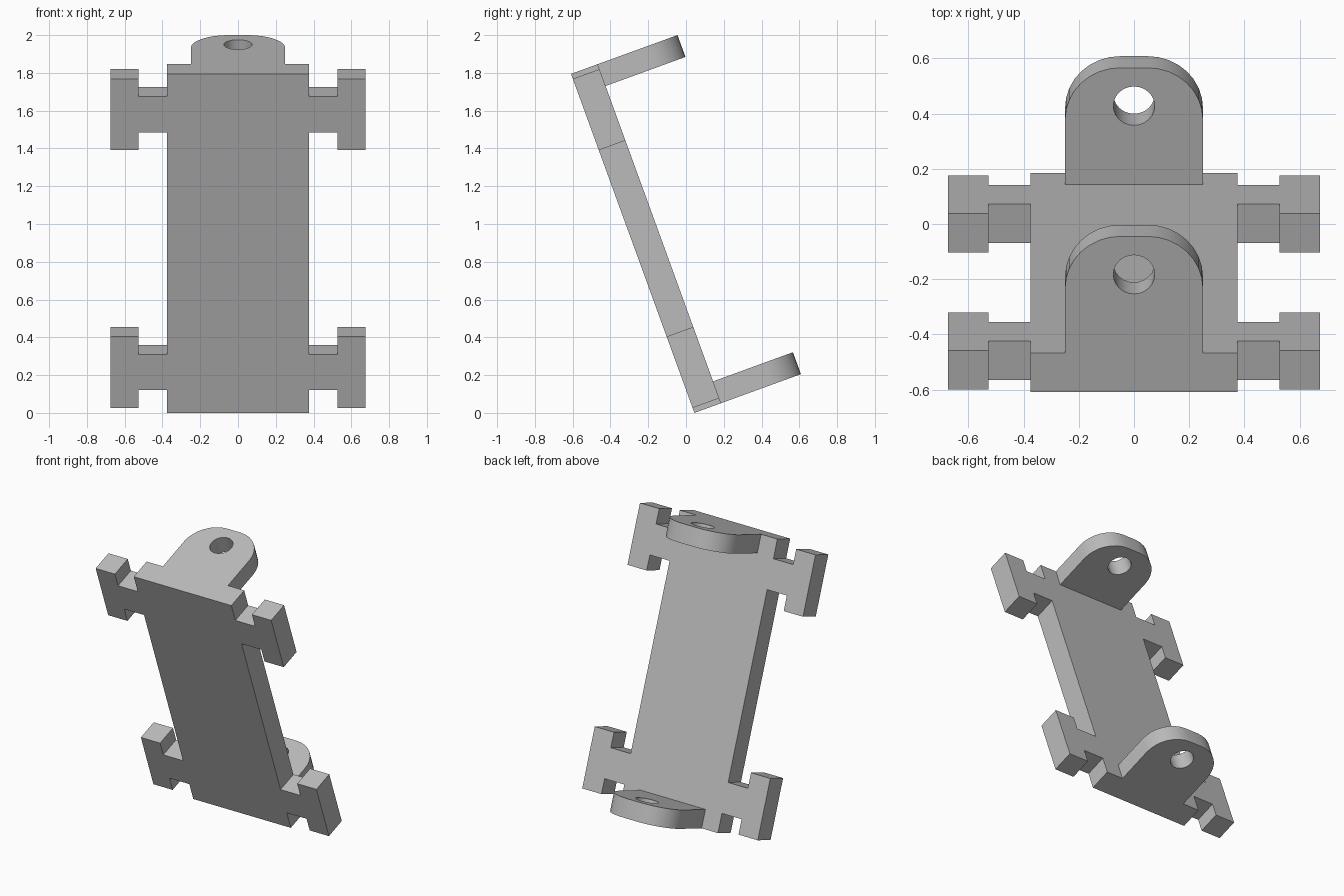
import bpy, bmesh
from math import sin, cos, pi, radians
from mathutils import Matrix, Vector

if "Cube" in bpy.data.objects:
    bpy.data.objects.remove(bpy.data.objects["Cube"], do_unlink=True)

LENGTH, THICK, HALF_W = 1.91, 0.15, 0.375
LUG_THICK, LUG_REACH, LUG_HALF, FILLET = 0.123, 0.6, 0.25, 0.2
TILT = Matrix.Translation((0, 0.0445, 0)) @ Matrix.Rotation(radians(20), 4, 'X')

grey = bpy.data.materials.new("plain grey")
grey.use_nodes = True
colour = (0.5, 0.5, 0.5, 1)
grey.diffuse_color = colour
grey.node_tree.nodes["Principled BSDF"].inputs["Base Color"].default_value = colour


def extruded(name, loops, place, depth):
    """Fill flat loops (the later ones are holes) and extrude them by depth."""
    bm = bmesh.new()
    edges = []
    for loop in loops:
        verts = [bm.verts.new(place(a, b)) for a, b in loop]
        edges += [bm.edges.new((v, verts[i - 1])) for i, v in enumerate(verts)]
    bmesh.ops.triangle_fill(bm, use_beauty=True, edges=edges)
    bmesh.ops.dissolve_limit(bm, angle_limit=0.01, verts=[], edges=bm.edges[:])
    result = bmesh.ops.extrude_face_region(bm, geom=bm.faces[:], use_keep_orig=True)
    moved = [v for v in result["geom"] if isinstance(v, bmesh.types.BMVert)]
    bmesh.ops.translate(bm, verts=moved, vec=Vector(depth))
    bmesh.ops.recalc_face_normals(bm, faces=bm.faces[:])
    bm.transform(TILT)
    mesh = bpy.data.meshes.new(name)
    bm.to_mesh(mesh)
    bm.free()
    mesh.materials.append(grey)
    obj = bpy.data.objects.new(name, mesh)
    bpy.context.collection.objects.link(obj)
    return obj


# Back plate with four T-shaped side tabs, one outline
stem_x, tab_x = 0.527, 0.675
lower = [(HALF_W, 0.128), (stem_x, 0.128), (stem_x, 0.028), (tab_x, 0.028),
         (tab_x, 0.43), (stem_x, 0.43), (stem_x, 0.329), (HALF_W, 0.329)]
upper = [(x, LENGTH - z) for x, z in reversed(lower)]
side = [(HALF_W, 0)] + lower + upper + [(HALF_W, LENGTH)]
outline = side + [(-x, z) for x, z in reversed(side)]
extruded("plate_with_side_tabs", [outline], lambda x, z: (x, 0, z), (0, THICK, 0))

# Rounded lugs with a round hole, at both ends
corner = [(LUG_HALF - FILLET + FILLET * cos(i * pi / 16),
           LUG_REACH - FILLET + FILLET * sin(i * pi / 16)) for i in range(9)]
half = [(LUG_HALF, THICK)] + corner
lug = half + [(-x, y) for x, y in reversed(half)]
hole = [(0.075 * cos(i * pi / 12), 0.453 + 0.075 * sin(i * pi / 12)) for i in range(24)]
for name, base in (("lower_lug", 0), ("upper_lug", LENGTH - LUG_THICK)):
    obj = extruded(name, [lug, hole], lambda x, y: (x, y, base), (0, 0, LUG_THICK))
    bpy.ops.object.select_all(action='DESELECT')
    obj.select_set(True)
    bpy.context.view_layer.objects.active = obj
    bpy.ops.object.shade_smooth_by_angle(angle=radians(30))
